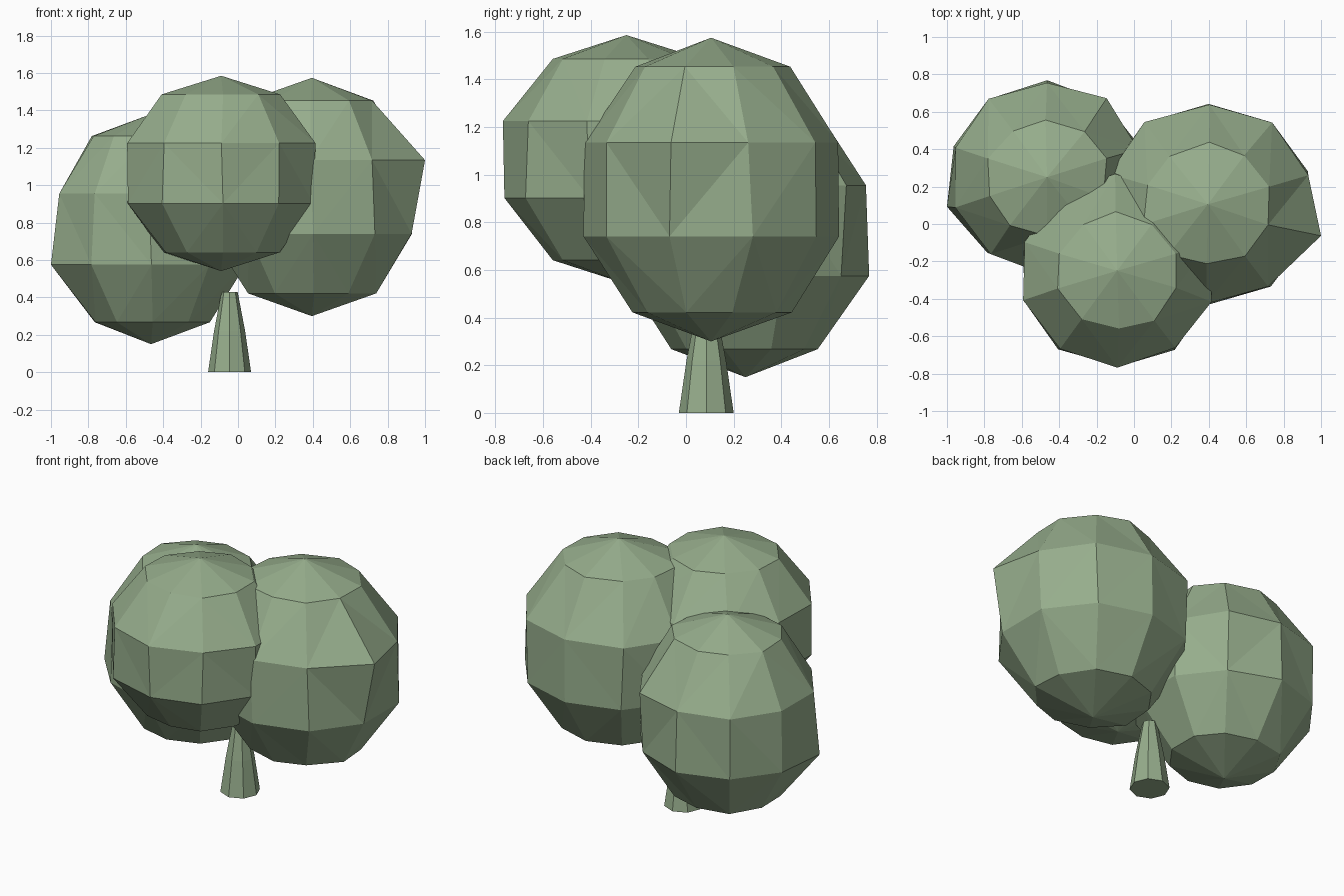
import bpy, bmesh, math, random
from mathutils import Vector

if "Cube" in bpy.data.objects:
    bpy.data.objects.remove(bpy.data.objects["Cube"])

random.seed(4)

green = bpy.data.materials.new("leaf green")
green.diffuse_color = (0.305, 0.418, 0.262, 1)
green.use_nodes = True
green.node_tree.nodes["Principled BSDF"].inputs["Base Color"].default_value = green.diffuse_color


def finish(name, bm):
    bmesh.ops.recalc_face_normals(bm, faces=bm.faces[:])
    mesh = bpy.data.meshes.new(name)
    bm.to_mesh(mesh)
    bm.free()
    mesh.materials.append(green)
    obj = bpy.data.objects.new(name, mesh)
    bpy.context.collection.objects.link(obj)
    return obj


def crown(name, centre, radii, tip_x=None):
    """Low-poly leaf ball with slightly uneven corners."""
    bm = bmesh.new()
    bmesh.ops.create_uvsphere(bm, u_segments=10, v_segments=5, radius=1)
    for v in bm.verts:
        pole = abs(v.co.z) > 0.95
        v.co = Vector(c + p * r for c, p, r in zip(centre, v.co, radii))
        if not pole:
            v.co += Vector((random.uniform(-1, 1), random.uniform(-1, 1), 0)) * 0.012
    if tip_x is not None:
        # the outermost corner sticks out a little
        side = math.copysign(1, tip_x)
        max(bm.verts, key=lambda v: v.co.x * side).co.x = tip_x
    # bent quads are split into flat triangles
    bmesh.ops.triangulate(bm, faces=bm.faces[:])
    finish(name, bm)


# Three leaf balls
crown("front_crown", (-0.09, -0.25, 1.063), (0.55, 0.54, 0.522))
crown("right_crown", (0.395, 0.105, 0.937), (0.595, 0.56, 0.637), 1.0)
crown("left_crown", (-0.465, 0.25, 0.765), (0.55, 0.535, 0.615), -1.0)

# Tapered eight-sided trunk
bm = bmesh.new()
rings = []
for z, r in ((0, 0.115), (0.22, 0.083), (0.43, 0.043)):
    rings.append([bm.verts.new((-0.045 + r * math.cos(i * math.pi / 4),
                                0.085 + r * math.sin(i * math.pi / 4), z))
                  for i in range(8)])
for low, high in zip(rings, rings[1:]):
    for i in range(8):
        j = (i + 1) % 8
        bm.faces.new((low[i], low[j], high[j], high[i]))
bm.faces.new(rings[0])
bm.faces.new(rings[-1])
finish("trunk", bm)
